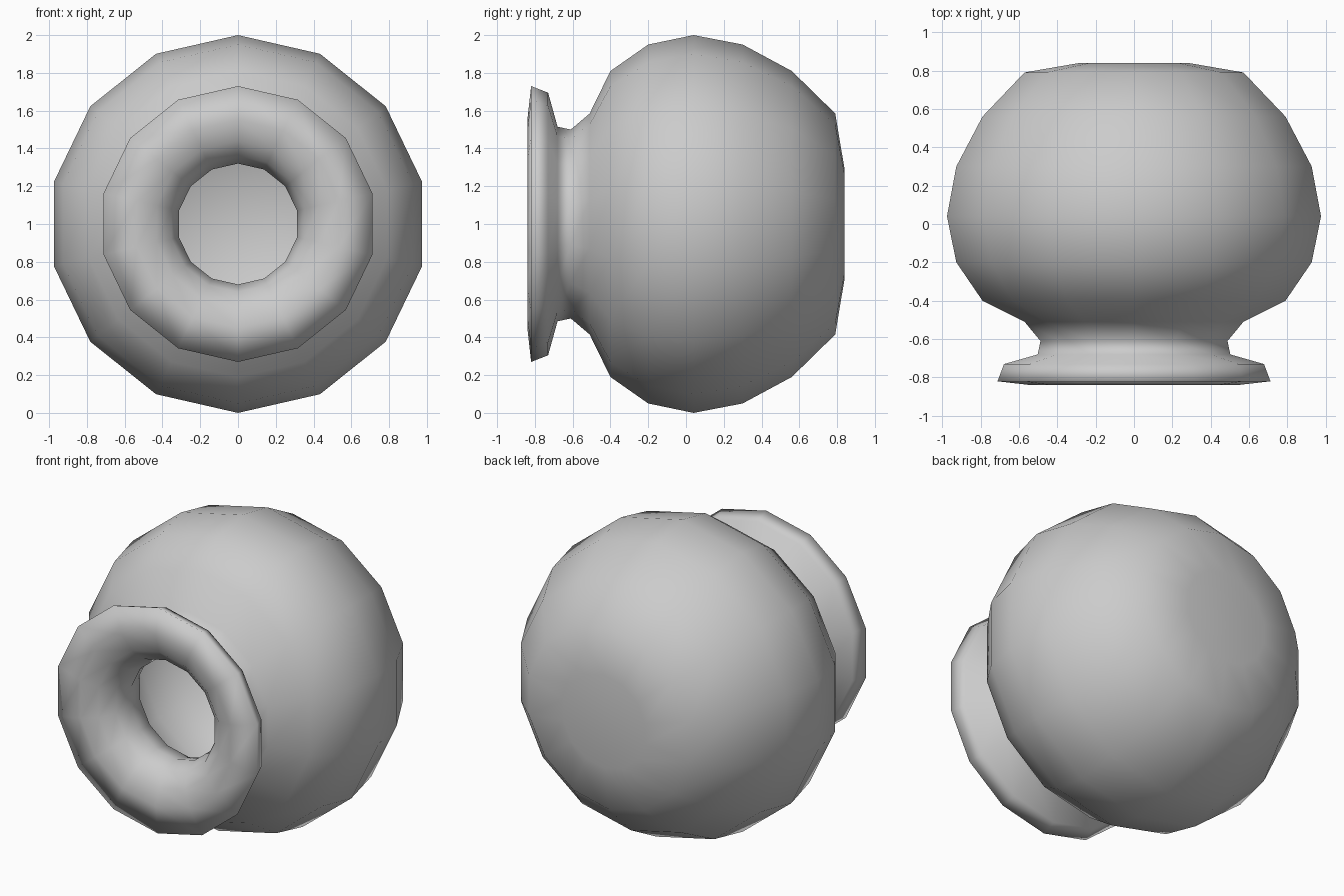
import bpy, bmesh, math

if "Cube" in bpy.data.objects:
    bpy.data.objects.remove(bpy.data.objects["Cube"])

SIDES = 14
CENTRE_Z = 1.0

# (y, radius) from the back wall, over the belly and neck, round the lip, into the hollow
outer = [(0.84, 0.0), (0.838, 0.30), (0.79, 0.585), (0.56, 0.81), (0.30, 0.95),
         (0.04, 1.0), (-0.20, 0.95), (-0.40, 0.81), (-0.51, 0.585),
         (-0.61, 0.50), (-0.68, 0.515)]
lip = [(-0.73, 0.695), (-0.82, 0.73), (-0.84, 0.55), (-0.81, 0.44),
       (-0.74, 0.36), (-0.64, 0.32)]
hollow = [(-0.50, 0.36), (-0.38, 0.50), (-0.26, 0.68), (-0.08, 0.79),
          (0.10, 0.81), (0.30, 0.74), (0.48, 0.58), (0.60, 0.32), (0.65, 0.0)]


def lathe(name, profile):
    """Revolve a profile around the y axis, with a corner pointing up."""
    bm = bmesh.new()
    rings = []
    for y, r in profile:
        if r == 0:
            rings.append([bm.verts.new((0, y, CENTRE_Z))] * SIDES)
            continue
        ring = []
        for i in range(SIDES):
            a = 2 * math.pi * i / SIDES
            ring.append(bm.verts.new((r * math.sin(a), y, CENTRE_Z + r * math.cos(a))))
        rings.append(ring)
    for a, b in zip(rings, rings[1:]):
        for i in range(SIDES):
            j = (i + 1) % SIDES
            corners = list(dict.fromkeys((a[i], a[j], b[j], b[i])))
            bm.faces.new(corners)
    bmesh.ops.recalc_face_normals(bm, faces=bm.faces)
    for f in bm.faces:
        f.smooth = True
    mesh = bpy.data.meshes.new(name)
    bm.to_mesh(mesh)
    bm.free()
    obj = bpy.data.objects.new(name, mesh)
    bpy.context.collection.objects.link(obj)
    return obj


# Hollow round pot lying on its side, mouth to the front
lathe("round_pot", outer + lip + hollow)
